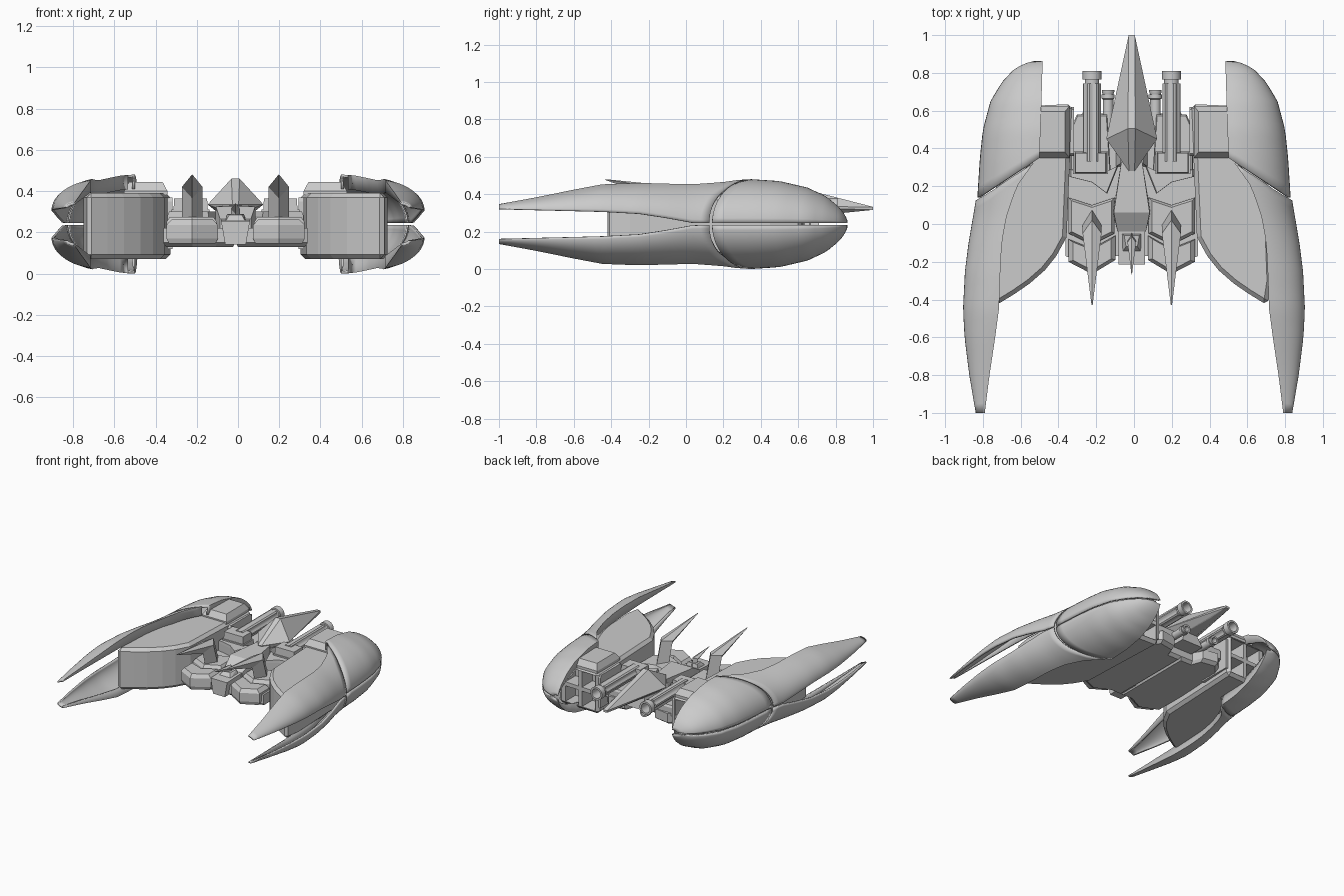
import bpy, bmesh, math

if "Cube" in bpy.data.objects:
    bpy.data.objects.remove(bpy.data.objects["Cube"])

CX = -0.012          # centre line of the inner hull
ZM = 0.24            # mid height, shells mirror about it


def finish(bm, name, mirror=(), loc=(CX, 0, 0), smooth=None, recalc=True):
    if recalc:
        bmesh.ops.recalc_face_normals(bm, faces=bm.faces)
    me = bpy.data.meshes.new(name)
    bm.to_mesh(me)
    bm.free()
    ob = bpy.data.objects.new(name, me)
    ob.location = loc
    bpy.context.collection.objects.link(ob)
    if smooth:
        bpy.ops.object.select_all(action='DESELECT')
        ob.select_set(True)
        bpy.context.view_layer.objects.active = ob
        bpy.ops.object.shade_smooth_by_angle(angle=math.radians(smooth))
    if mirror:
        add_mirror(ob, mirror)
    return ob


def add_mirror(ob, axes):
    m = ob.modifiers.new("mirror", 'MIRROR')
    m.use_axis = ['X' in axes, 'Y' in axes, 'Z' in axes]
    m.use_mirror_merge = False


def loft(name, rings, mirror='', smooth=None):
    bm = bmesh.new()
    vs = [[bm.verts.new(p) for p in r] for r in rings]
    n = len(rings[0])
    for a, b in zip(vs, vs[1:]):
        for j in range(n):
            bm.faces.new((a[j], a[(j + 1) % n], b[(j + 1) % n], b[j]))
    bm.faces.new(vs[0])
    bm.faces.new(vs[-1])
    return finish(bm, name, mirror, smooth=smooth)


def prism(name, pts, levels, mirror='X'):
    """Stack a plan outline through (z, scale about its middle) levels."""
    mx = (min(p[0] for p in pts) + max(p[0] for p in pts)) / 2
    my = (min(p[1] for p in pts) + max(p[1] for p in pts)) / 2
    return loft(name, [[(mx + (x - mx) * s, my + (y - my) * s, z) for x, y in pts]
                       for z, s in levels], mirror)


def hull(name, pts, mirror=''):
    """Convex solid, points given on one side and repeated at -x."""
    bm = bmesh.new()
    for x, y, z in pts:
        bm.verts.new((x, y, z))
        if x:
            bm.verts.new((-x, y, z))
    bmesh.ops.convex_hull(bm, input=bm.verts)
    bmesh.ops.dissolve_limit(bm, angle_limit=0.01, verts=bm.verts, edges=bm.edges)
    return finish(bm, name, mirror)


def rect(x0, x1, y0, y1):
    return [(x0, y0), (x1, y0), (x1, y1), (x0, y1)]


def lerp_table(tab, y):
    """Rows run from high y to low y; returns the interpolated row."""
    if y >= tab[0][0]:
        return tab[0][1:]
    for a, b in zip(tab, tab[1:]):
        if y >= b[0]:
            f = (a[0] - y) / (a[0] - b[0])
            return [p + (q - p) * f for p, q in zip(a[1:], b[1:])]
    return tab[-1][1:]


# Outer shells: rows are y, outer x, arc centre x, inner cut x, edge z, crest z
FRONT = [(.863, .525, .485, .485, .246, .26), (.85, .58, .485, .485, .246, .29),
         (.82, .635, .485, .485, .246, .33), (.75, .70, .487, .487, .246, .388),
         (.65, .76, .49, .49, .246, .435), (.5, .80, .495, .495, .246, .47),
         (.35, .816, .50, .50, .246, .48), (.1, .832, .51, .51, .246, .48)]
REAR = [(.36, .816, .50, .505, .246, .48), (.2, .825, .505, .62, .246, .48),
        (.04, .852, .52, .675, .246, .48), (-.1, .876, .55, .70, .272, .479),
        (-.25, .895, .60, .708, .295, .472), (-.45, .905, .67, .715, .306, .455),
        (-.6, .897, .71, .735, .31, .425), (-.8, .872, .745, .765, .315, .384),
        (-1.0, .838, .78, .79, .32, .347)]


def shell(name, tab, ends, rows, cols=14):
    def cut(y):
        xo, xc, xi = lerp_table(tab, y)[:3]
        return math.acos(min(1, max(0, (xi - xc) / (xo - xc))))
    bm = bmesh.new()
    grid = []
    seam = []
    for j in range(cols + 1):
        t = j / cols
        th = t * math.pi / 2
        for _ in range(4):
            y = .35 - .21 * math.cos(th)
            th = t * cut(y)
        seam.append(y)
    for i in range(rows + 1):
        s = i / rows
        line = []
        for j in range(cols + 1):
            if ends == 'front':
                y = .863 + (seam[j] - .863) * s ** 1.5
            else:
                y = seam[j] - .015 + (-1 - seam[j] + .015) * s
            xo, xc, xi, ze, zt = lerp_table(tab, y)
            th = j / cols * cut(y)
            line.append((xc + (xo - xc) * math.cos(th), y,
                         ze + (zt - ze) * math.sin(th) - ZM))
        x, y, z = line[-1]
        line.append((x, y, z - min(.07, .4 * (zt - ze))))
        grid.append([bm.verts.new(p) for p in line])
    for a, b in zip(grid, grid[1:]):
        for j in range(cols + 1):
            bm.faces.new((a[j], a[j + 1], b[j + 1], b[j]))
    ob = finish(bm, name, loc=(0, 0, ZM), smooth=40, recalc=False)
    m = ob.modifiers.new("thickness", 'SOLIDIFY')
    m.thickness = .014
    add_mirror(ob, 'XZ')


shell("front_shell", FRONT, 'front', 18)
shell("rear_shell", REAR, 'rear', 24)

# Side pods with 2x2 launch openings
pod = prism("side_pod", [(.315, .635), (.66, .62), (.71, .45), (.738, -.3), (.718, -.43),
                         (.62, -.37), (.54, -.315), (.46, -.245), (.40, -.17), (.345, -.07)],
            [(.07, 1), (.39, 1)], mirror='')
bev = pod.modifiers.new("bevel", 'BEVEL')
bev.width = .022
bev.segments = 1
bev.limit_method = 'ANGLE'
bev.angle_limit = math.radians(60)
bm = bmesh.new()
for x in (.40, .545):
    for z in (.155, .305):
        r = bmesh.ops.create_cube(bm, size=1)['verts']
        bmesh.ops.scale(bm, vec=(.115, .3, .12), verts=r)
        bmesh.ops.translate(bm, vec=(x, .65, z), verts=r)
cutter = finish(bm, "opening_cutter")
cutter.hide_render = True
cutter.hide_viewport = True
boo = pod.modifiers.new("openings", 'BOOLEAN')
boo.operation = 'DIFFERENCE'
boo.solver = 'EXACT'
boo.object = cutter
add_mirror(pod, 'X')
hull_pad = prism("pod_top_pad", rect(.33, .54, .35, .625),
                 [(.38, 1), (.40, 1), (.443, .78)])
prism("pod_inner_rail", rect(.305, .33, .36, .62), [(.12, 1), (.35, 1), (.37, .9)])

# Central hull
prism("hull_floor", [(0, .50), (.10, .50), (.13, .58), (.25, .60), (.32, .52), (.35, .2),
                     (.35, -.17), (.21, -.23), (.09, -.17), (0, -.17)],
      [(.13, .93), (.15, 1), (.22, 1)])
prism("rear_armour", [(.085, -.19), (.21, -.265), (.335, -.20), (.335, -.08), (.21, -.13), (.085, -.06)],
      [(.145, .9), (.17, 1), (.235, 1), (.262, .8)])
prism("middle_armour", [(.09, -.05), (.21, -.11), (.335, -.05), (.335, .14), (.21, .10), (.09, .14)],
      [(.2, 1), (.25, 1), (.275, .86)])
prism("chevron_plate", [(.07, .31), (.13, .16), (.21, .22), (.33, .25), (.33, .29), (.13, .28)],
      [(.2, 1), (.28, 1), (.30, .94)])
prism("cannon_deck", [(.11, .25), (.325, .25), (.325, .5), (.29, .58), (.13, .58)],
      [(.2, 1), (.26, 1), (.275, .95)])
prism("cannon_base", rect(.125, .31, .265, .385), [(.27, 1), (.31, 1), (.31, .9), (.365, .86)])

# Nose spike, neck and rear keystone
hull("nose_spike", [(.016, 1.0, .332), (.016, 1.0, .316), (.02, .505, .46), (.135, .45, .335),
                    (.015, .28, .335), (.06, .45, .275), (.02, .84, .30), (.015, .30, .29)])
hull("neck", [(.055, .33, .33), (.095, .06, .325), (.075, -.04, .265),
              (.055, .33, .2), (.10, .06, .2), (.075, -.04, .2)])
hull("nose_mount", [(.09, .30, .2), (.09, .62, .2), (.06, .32, .3), (.05, .6, .3)])
hull("rear_keystone", [(.07, -.215, .255), (.05, -.215, .14), (.07, .0, .265), (.05, .0, .14)])


# Cannons along y: rows are y, radius, flute depth
def barrel(name, x, z, rows, n=24):
    rings = []
    for y, r, fl in rows:
        rings.append([(x + (r - fl * (k // 2 % 2)) * math.cos(k * math.tau / n), y,
                       z + (r - fl * (k // 2 % 2)) * math.sin(k * math.tau / n)) for k in range(n)])
    loft(name, rings, 'X', smooth=25)


barrel("main_cannon", .21, .33, [(.33, .048, .009), (.745, .048, .009), (.745, .038, 0), (.765, .038, 0),
                                 (.765, .05, 0), (.81, .05, 0), (.81, .036, 0), (.70, .034, 0)])
barrel("small_cannon", .125, .235, [(.45, .028, 0), (.66, .028, 0), (.665, .035, 0), (.685, .035, 0),
                                    (.685, .028, 0), (.70, .033, 0), (.71, .033, 0), (.71, .02, 0), (.64, .02, 0)])


# Swept-back horns: rings of front, side, back, side
def horn(name, x, y0, z0, s, mirror):
    rows = [((.08, .0), .05, (.0, .0), (-.08, .0)),
            ((.02, .18), .05, (-.05, .165), (-.11, .11)),
            ((-.43, .225), .003, (-.43, .223), (-.43, .22))]
    loft(name, [[(x, y0 + f[0] * s, z0 + f[1] * s), (x + w * s, y0 + m[0] * s, z0 + m[1] * s),
                 (x, y0 + b[0] * s, z0 + b[1] * s), (x - w * s, y0 + m[0] * s, z0 + m[1] * s)]
                for f, w, m, b in rows], mirror)


horn("side_horn", .21, 0, .255, 1, 'X')
horn("centre_horn", 0, -.075, .24, .45, '')
hull("centre_horn_hood", [(.055, -.05, .25), (.04, -.06, .29), (.05, -.15, .25), (.03, -.12, .285)])
